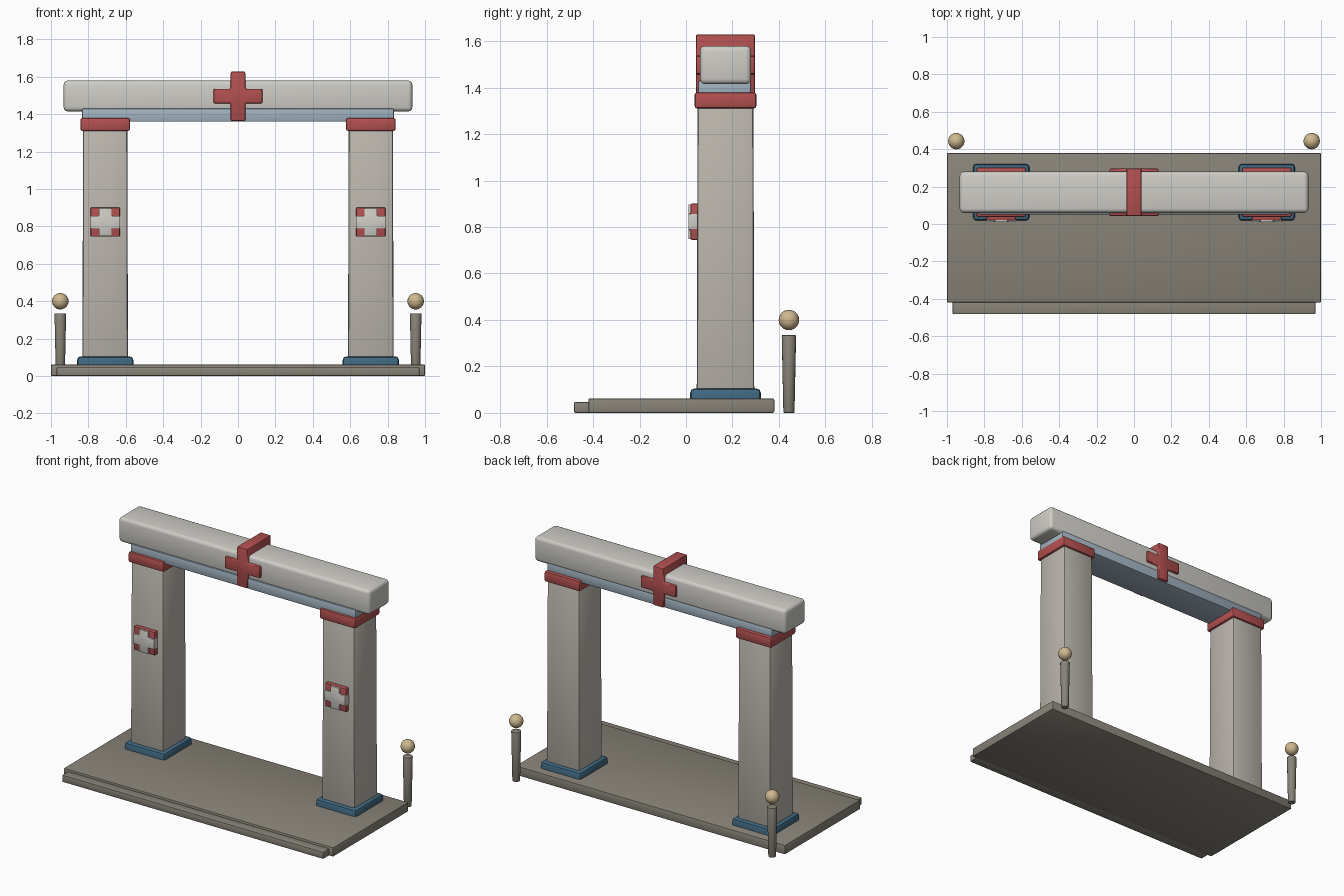
import bpy, bmesh
from mathutils import Matrix, Vector

if "Cube" in bpy.data.objects:
    bpy.data.objects.remove(bpy.data.objects["Cube"])


def material(name, rgb):
    m = bpy.data.materials.new(name)
    m.diffuse_color = (*rgb, 1)
    m.use_nodes = True
    m.node_tree.nodes["Principled BSDF"].inputs["Base Color"].default_value = m.diffuse_color
    return m


STONE = material("dark_stone", (0.25, 0.23, 0.19))
PILLAR = material("pillar_stone", (0.50, 0.47, 0.42))
PALE = material("pale_stone", (0.62, 0.61, 0.57))
RED = material("red_paint", (0.45, 0.08, 0.08))
BLUE = material("blue_paint", (0.05, 0.14, 0.22))
STEEL = material("pale_blue", (0.36, 0.45, 0.53))
GOLD = material("warm_lamp", (0.62, 0.48, 0.27))


def finish(name, bm, mat):
    mesh = bpy.data.meshes.new(name)
    bm.to_mesh(mesh)
    bm.free()
    mesh.materials.append(mat)
    obj = bpy.data.objects.new(name, mesh)
    bpy.context.collection.objects.link(obj)
    bpy.ops.object.select_all(action='DESELECT')
    obj.select_set(True)
    bpy.context.view_layer.objects.active = obj
    bpy.ops.object.shade_smooth_by_angle(angle=0.7)
    return obj


def box(name, x, y, z, mat, bevel=0.006, taper=1.0, segments=2):
    """Bevelled box from (min, max) ranges; taper scales the top."""
    lo, hi = Vector((x[0], y[0], z[0])), Vector((x[1], y[1], z[1]))
    mid, size = (lo + hi) / 2, hi - lo
    bm = bmesh.new()
    bmesh.ops.create_cube(bm, size=1)
    for v in bm.verts:
        k = taper if v.co.z > 0 else 1
        v.co = mid + Vector((v.co.x * size.x * k, v.co.y * size.y * k, v.co.z * size.z))
    bmesh.ops.bevel(bm, geom=bm.edges[:], offset=bevel, segments=segments,
                    profile=0.5, affect='EDGES')
    return finish(name, bm, mat)


def plus(name, x, z, y, arm_x, arm_z, half, mat, bevel):
    """Plus-shaped prism: arm_x and arm_z are ranges about the crossing point."""
    (l, r), (d, u), h = arm_x, arm_z, half
    outline = [(-h, d), (h, d), (h, -h), (r, -h), (r, h), (h, h),
               (h, u), (-h, u), (-h, h), (l, h), (l, -h), (-h, -h)]
    bm = bmesh.new()
    face = bm.faces.new([bm.verts.new((x + a, y[0], z + b)) for a, b in outline])
    ext = bmesh.ops.extrude_face_region(bm, geom=[face])
    for g in ext['geom']:
        if isinstance(g, bmesh.types.BMVert):
            g.co.y = y[1]
    bmesh.ops.recalc_face_normals(bm, faces=bm.faces[:])
    bmesh.ops.bevel(bm, geom=bm.edges[:], offset=bevel, segments=2,
                    profile=0.5, affect='EDGES')
    return finish(name, bm, mat)


# Platform and front step
box("platform", (-1, 1), (-0.42, 0.38), (0, 0.062), STONE)
box("front_step", (-0.97, 0.97), (-0.482, -0.41), (0, 0.047), STONE)

# Pillars, badges and lamp posts on both sides
for side, s in (("left", -1), ("right", 1)):
    cx, cy = s * 0.71, 0.17

    def around(c, h):
        return (c - h, c + h)

    box(side + "_plinth", around(cx, 0.15), around(cy, 0.152), (0.004, 0.105), BLUE, 0.018)
    box(side + "_pillar", around(cx, 0.122), around(cy, 0.124), (0.03, 1.33), PILLAR, 0.012, 0.97)
    box(side + "_capital", around(cx, 0.133), around(cy, 0.133), (1.31, 1.38), RED, 0.012)
    box(side + "_badge_plate", around(cx, 0.078), (0.02, 0.06), (0.745, 0.901), RED, 0.005)
    plus(side + "_badge_cross", cx, 0.823, (0.01, 0.055), (-0.079, 0.079),
         (-0.075, 0.075), 0.034, PALE, 0.004)

    # Lamp post, wider at the top, with a floating globe
    bm = bmesh.new()
    bmesh.ops.create_cone(bm, cap_ends=True, segments=16, radius1=0.024, radius2=0.031,
                          depth=0.335, matrix=Matrix.Translation((s * 0.95, 0.443, 0.1675)))
    rims = [e for e in bm.edges if abs(e.verts[0].co.z - e.verts[1].co.z) < 1e-4]
    bmesh.ops.bevel(bm, geom=rims, offset=0.004, segments=2, profile=0.5, affect='EDGES')
    finish(side + "_lamp_post", bm, STONE)
    bm = bmesh.new()
    bmesh.ops.create_uvsphere(bm, u_segments=20, v_segments=12, radius=0.044,
                              matrix=Matrix.Translation((s * 0.95, 0.443, 0.4)))
    finish(side + "_lamp_globe", bm, GOLD)

# Lintel with a narrower strip beneath
box("lintel_strip", (-0.835, 0.835), (0.052, 0.28), (1.36, 1.43), STEEL, 0.008)
box("lintel_beam", (-0.932, 0.932), (0.06, 0.28), (1.415, 1.58), PALE, 0.022, segments=3)

# Red cross wrapping over the lintel
plus("lintel_cross", 0, 1.497, (0.042, 0.297), (-0.131, 0.131), (-0.132, 0.132), 0.039, RED, 0.008)
